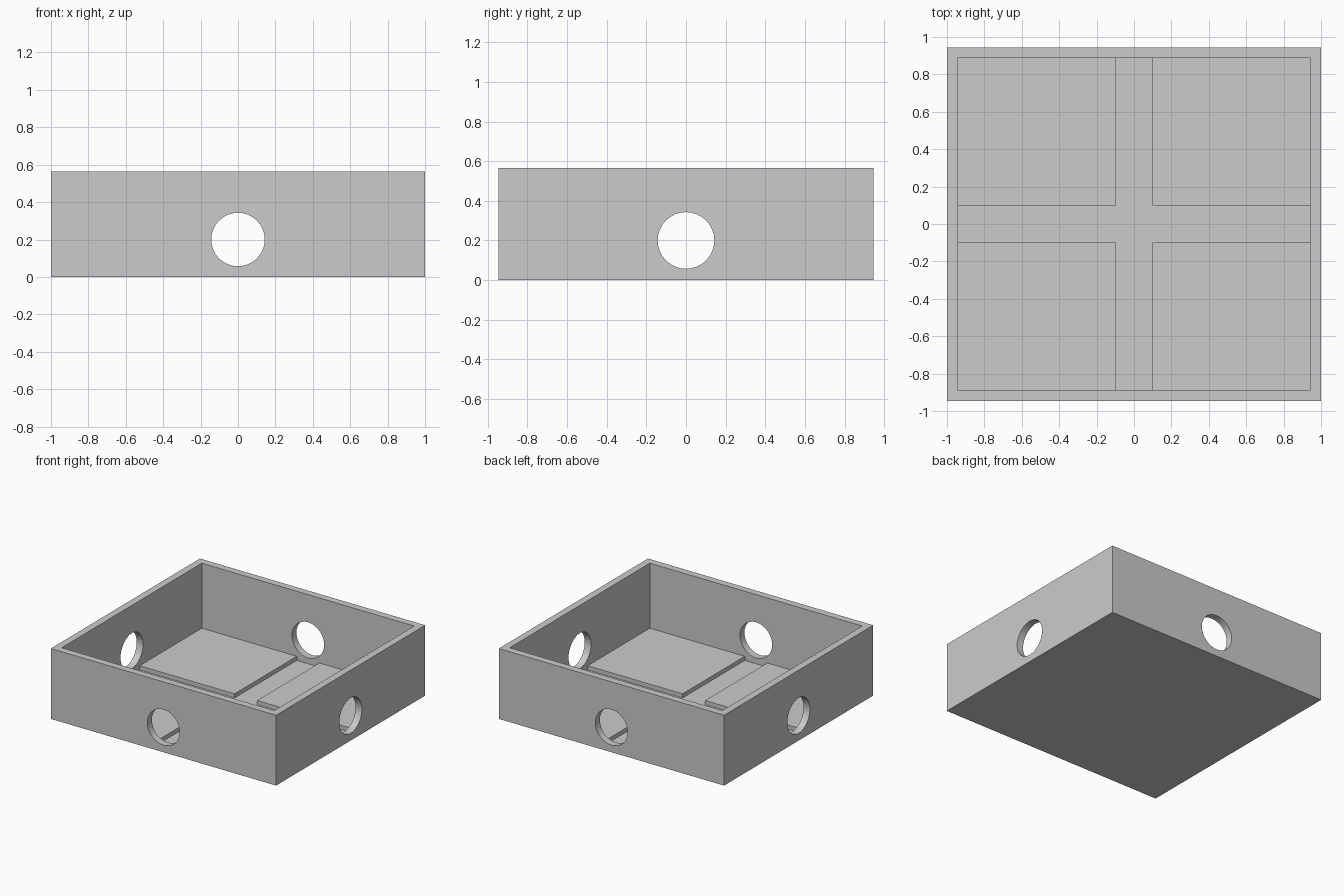
import bpy
from math import pi

if "Cube" in bpy.data.objects:
    bpy.data.objects.remove(bpy.data.objects["Cube"])

HX, HY, H, T = 1.0, 0.945, 0.565, 0.057   # half sizes, height, wall thickness
FLOOR, PAD, GAP = 0.01, 0.043, 0.1        # floor top, pad top, half channel width


def box(name, x0, x1, y0, y1, z0, z1):
    bpy.ops.mesh.primitive_cube_add(size=1, location=((x0 + x1) / 2, (y0 + y1) / 2, (z0 + z1) / 2))
    ob = bpy.context.object
    ob.name = name
    ob.scale = (x1 - x0, y1 - y0, z1 - z0)
    bpy.ops.object.transform_apply(location=False, rotation=False, scale=True)
    return ob


def hole(name, rotation):
    bpy.ops.mesh.primitive_cylinder_add(vertices=32, radius=0.143, depth=3,
                                        location=(0, 0, 0.2), rotation=rotation)
    bpy.context.object.name = name
    return bpy.context.object


def cut(target, cutter):
    mod = target.modifiers.new("cut", 'BOOLEAN')
    mod.operation = 'DIFFERENCE'
    mod.solver = 'EXACT'
    mod.object = cutter
    bpy.context.view_layer.objects.active = target
    bpy.ops.object.modifier_apply(modifier=mod.name)
    bpy.data.objects.remove(cutter)


# Open tray: hollowed box with a round hole through each wall
tray = box("tray", -HX, HX, -HY, HY, 0, H)
cut(tray, box("cavity", -HX + T, HX - T, -HY + T, HY - T, FLOOR, H + 0.2))
cut(tray, hole("hole_front_back", (pi / 2, 0, 0)))
cut(tray, hole("hole_left_right", (0, pi / 2, 0)))

# Four raised floor pads, leaving a cross-shaped channel
for side, sx in (("left", -1), ("right", 1)):
    for end, sy in (("front", -1), ("back", 1)):
        xs = sorted((sx * GAP, sx * (HX - T)))
        ys = sorted((sy * GAP, sy * (HY - T)))
        box(f"floor_pad_{end}_{side}", *xs, *ys, FLOOR, PAD)
